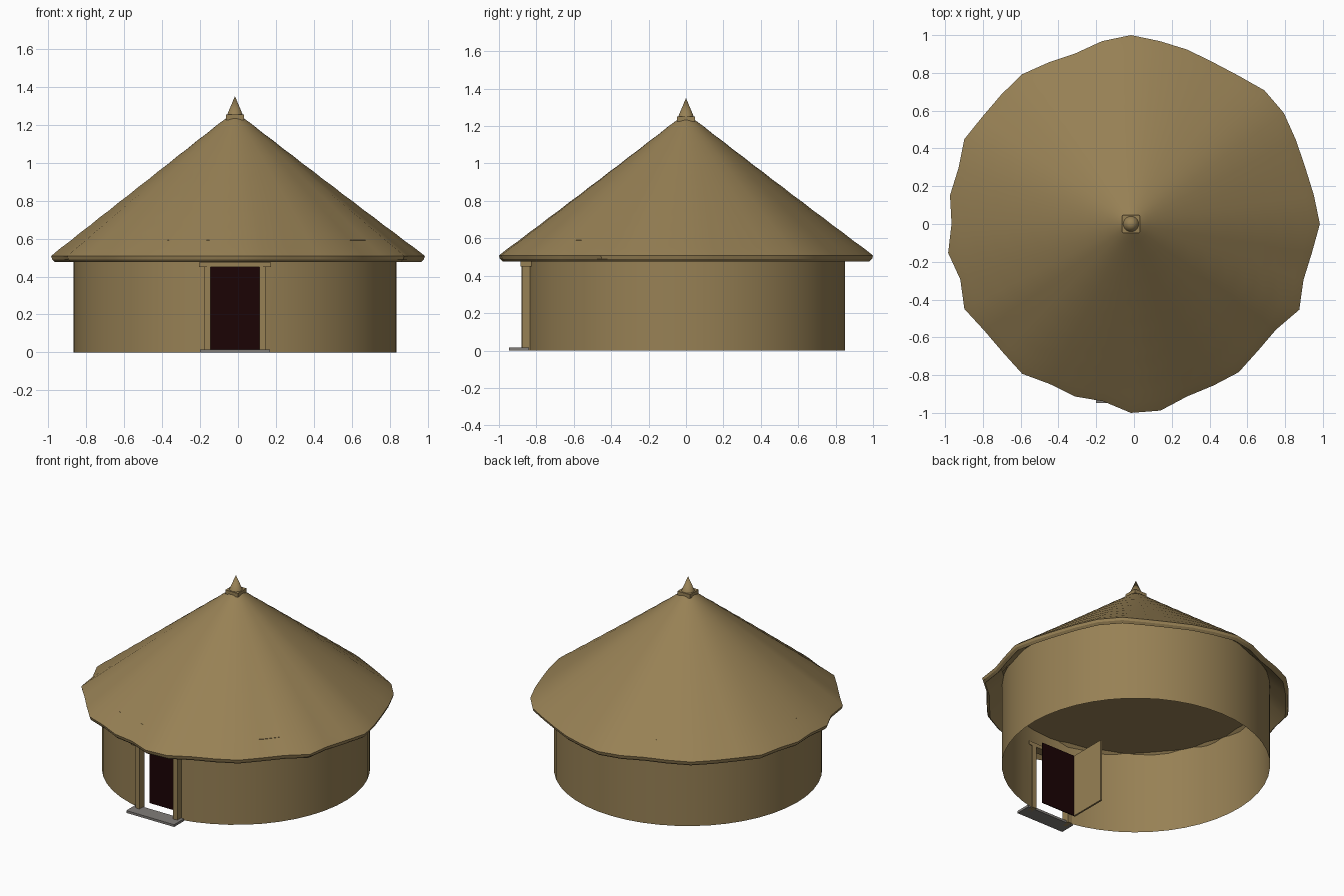
import bpy
import bmesh
from math import sin, cos, pi, asin, radians

CENTRE_X = -0.016
WALL_R = 0.85
DOOR_HALF = 0.13
DOOR_TOP = 0.45
DOOR_Y = -0.76

default_cube = bpy.data.objects.get("Cube")
if default_cube:
    bpy.data.objects.remove(default_cube, do_unlink=True)


def make_material(name, colour):
    material = bpy.data.materials.new(name)
    material.use_nodes = True
    material.diffuse_color = (*colour, 1)
    shader = material.node_tree.nodes["Principled BSDF"]
    shader.inputs["Base Color"].default_value = (*colour, 1)
    shader.inputs["Roughness"].default_value = 0.9
    return material


straw = make_material("straw tan", (0.31, 0.218, 0.09))
dark_wood = make_material("dark doorway", (0.011, 0.001, 0.0015))
stone = make_material("grey stone", (0.22, 0.205, 0.19))


def add_object(name, bm, material):
    bmesh.ops.recalc_face_normals(bm, faces=bm.faces)
    mesh = bpy.data.meshes.new(name)
    bm.to_mesh(mesh)
    bm.free()
    mesh.materials.append(material)
    obj = bpy.data.objects.new(name, mesh)
    obj.location.x = CENTRE_X
    bpy.context.collection.objects.link(obj)
    return obj


def smooth(obj, angle):
    bpy.ops.object.select_all(action="DESELECT")
    obj.select_set(True)
    bpy.context.view_layer.objects.active = obj
    bpy.ops.object.shade_smooth_by_angle(angle=radians(angle))


def add_box(name, low, high, material):
    """Box between two opposite corners, measured from the hut's axis."""
    bm = bmesh.new()
    bmesh.ops.create_cube(bm, size=1)
    for vert in bm.verts:
        for axis in range(3):
            vert.co[axis] = high[axis] if vert.co[axis] > 0 else low[axis]
    return add_object(name, bm, material)


def build_wall():
    """Thin round wall, left open below the door head."""
    bm = bmesh.new()
    half_angle = asin((DOOR_HALF + 0.01) / WALL_R)
    front = -pi / 2
    door_columns, wall_columns = 2, 46
    angles = [front - half_angle + 2 * half_angle * i / door_columns
              for i in range(door_columns)]
    sweep = 2 * pi - 2 * half_angle
    angles += [front + half_angle + sweep * i / wall_columns
               for i in range(wall_columns)]
    rows = [[bm.verts.new((WALL_R * cos(a), WALL_R * sin(a), z)) for a in angles]
            for z in (0, DOOR_TOP, 0.592)]
    count = len(angles)
    for level in range(2):
        for i in range(count):
            if level == 0 and i < door_columns:
                continue
            j = (i + 1) % count
            bm.faces.new((rows[level][i], rows[level][j],
                          rows[level + 1][j], rows[level + 1][i]))
    loose = [v for v in bm.verts if not v.link_faces]
    bmesh.ops.delete(bm, geom=loose, context="VERTS")
    return add_object("round_wall", bm, straw)


def build_roof():
    """Thatched cone with an uneven, hand-cut eave and a flat ceiling."""
    eave = [100, 98, 97, 98, 100, 100, 97, 96, 97, 98,
            100, 98, 95, 96, 98, 97, 97, 99, 96, 97,
            95, 98, 95, 99, 96, 96, 98, 95, 96, 95,
            100, 100, 96, 96, 97, 95, 95, 100, 96, 97]
    count, rings = len(eave), 18
    top_t, top_z, eave_z = 0.045, 1.235, 0.508

    # Gently banded thatch courses from the peak down to the eave
    profile = []
    for ring in range(rings + 1):
        f = ring / rings
        band = 0.0025 if ring % 2 else 0
        profile.append((top_t + (1 - top_t) * f,
                        top_z + (eave_z - top_z) * f + band))
    # Rolled eave edge, then the underside rising to the ceiling
    profile += [(0.995, 0.49), (0.98, 0.476), (0.87, 0.575)]

    bm = bmesh.new()
    rows = []
    for t, z in profile:
        row = []
        for i, percent in enumerate(eave):
            a = 2 * pi * i / count
            r = t * (0.98 + (percent / 100 - 0.98) * t)
            row.append(bm.verts.new((r * cos(a), r * sin(a), z)))
        rows.append(row)
    for upper, lower in zip(rows, rows[1:]):
        for i in range(count):
            j = (i + 1) % count
            bm.faces.new((lower[i], lower[j], upper[j], upper[i]))
    bm.faces.new(rows[0])
    bm.faces.new(rows[-1])
    return add_object("thatched_roof", bm, straw)


smooth(build_wall(), 40)
smooth(build_roof(), 30)

# Roof finial: square block and pointed cap
add_box("finial_block", (-0.048, -0.048, 1.225), (0.048, 0.048, 1.252), straw)
bm = bmesh.new()
bmesh.ops.create_cone(bm, cap_ends=True, segments=20, radius1=0.042, radius2=0, depth=0.1)
bmesh.ops.translate(bm, verts=bm.verts, vec=(0, 0, 1.3))
smooth(add_object("finial_point", bm, straw), 50)

# Door frame: a post and a slim outer trim on each side, under a lintel
for side, label in ((1, "left"), (-1, "right")):
    inner, middle, outer = (side * (DOOR_HALF + d) for d in (0, 0.018, 0.032))
    add_box(f"{label}_door_post", (min(inner, middle), -0.88, 0),
            (max(inner, middle), -0.825, 0.455), straw)
    add_box(f"{label}_post_trim", (min(middle, outer), -0.877, 0),
            (max(middle, outer), -0.825, 0.455), straw)
add_box("door_lintel", (-0.19, -0.885, DOOR_TOP), (0.19, -0.825, 0.475), straw)

# Dark screen just inside the doorway, and the door swung open behind it
add_box("doorway_screen", (-DOOR_HALF - 0.006, DOOR_Y - 0.003, 0.012),
        (DOOR_HALF + 0.006, DOOR_Y + 0.003, DOOR_TOP), dark_wood)
add_box("open_door", (-DOOR_HALF - 0.006, DOOR_Y + 0.004, 0.012),
        (-DOOR_HALF + 0.006, DOOR_Y + 0.265, DOOR_TOP), straw)

# Doorstep
add_box("doorstep", (-0.185, -0.947, 0), (0.185, -0.84, 0.016), stone)
